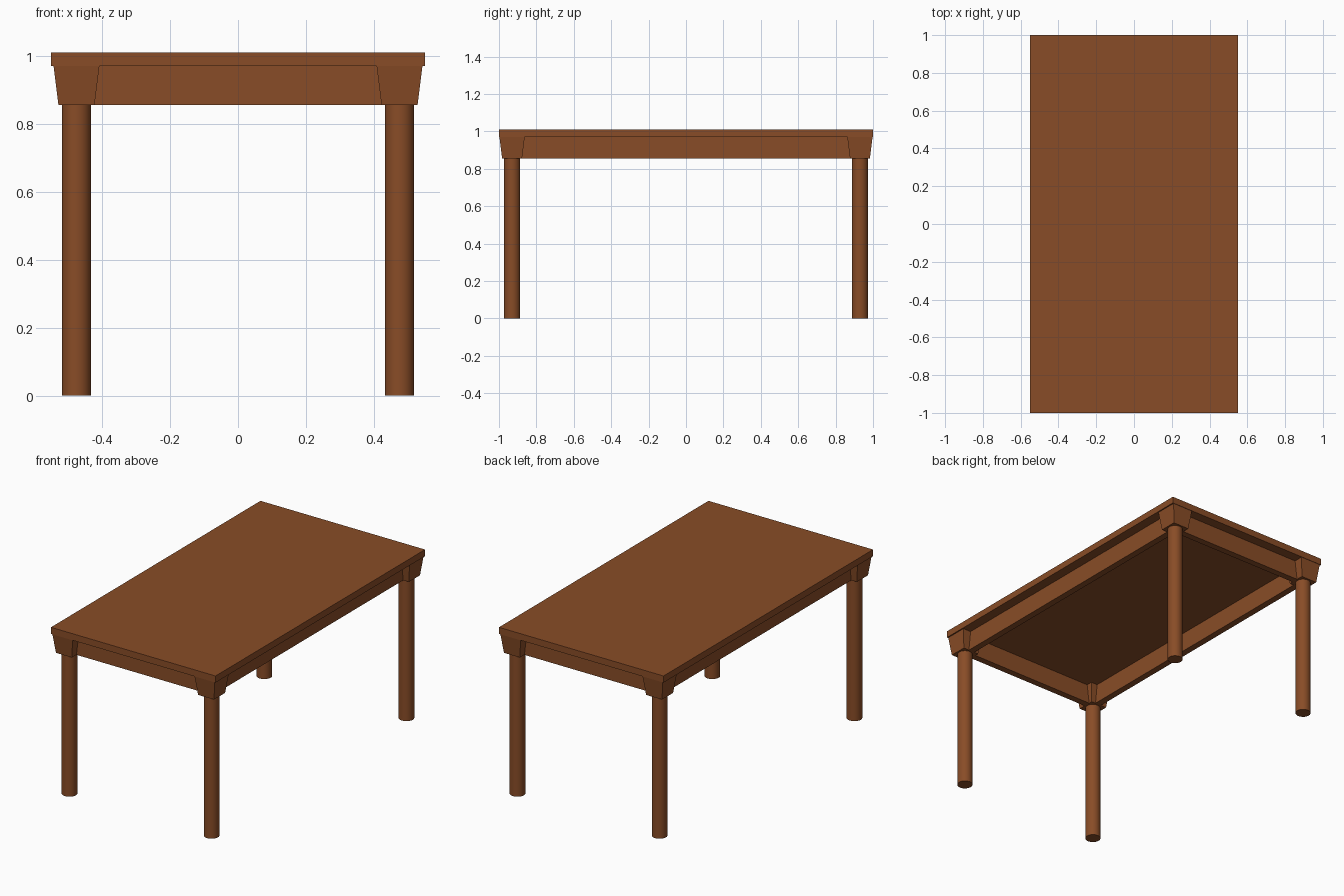
import bpy
import math

if "Cube" in bpy.data.objects:
    bpy.data.objects.remove(bpy.data.objects["Cube"])

wood = bpy.data.materials.new("brown wood")
wood.diffuse_color = (0.25, 0.073, 0.02, 1)
wood.use_nodes = True
wood.node_tree.nodes["Principled BSDF"].inputs["Base Color"].default_value = wood.diffuse_color

TOP_Z, UNDER_Z, APRON_Z = 1.01, 0.97, 0.855
LEG_X, LEG_Y = 0.475, 0.93


def finish(name):
    obj = bpy.context.object
    obj.name = name
    obj.data.materials.append(wood)
    return obj


def box(name, x0, x1, y0, y1, z0, z1):
    bpy.ops.mesh.primitive_cube_add(
        size=1, location=((x0 + x1) / 2, (y0 + y1) / 2, (z0 + z1) / 2))
    obj = finish(name)
    obj.scale = (x1 - x0, y1 - y0, z1 - z0)
    bpy.ops.object.transform_apply(location=False, rotation=False, scale=True)
    return obj


# Table top
box("table_top", -0.55, 0.55, -1, 1, UNDER_Z, TOP_Z)

# Aprons set in from the edge of the top
for side, s in (("left", -1), ("right", 1)):
    a, b = sorted((s * 0.45, s * 0.49))
    box(side + "_apron", a, b, -LEG_Y, LEG_Y, APRON_Z, UNDER_Z)
for side, s in (("front", -1), ("back", 1)):
    a, b = sorted((s * 0.90, s * 0.94))
    box(side + "_apron", -LEG_X, LEG_X, a, b, APRON_Z, UNDER_Z)

# Tapered corner blocks and round legs
for yname, sy in (("front", -1), ("back", 1)):
    for xname, sx in (("left", -1), ("right", 1)):
        tag = yname + "_" + xname
        x, y = sx * LEG_X, sy * LEG_Y
        bpy.ops.mesh.primitive_cone_add(
            vertices=4, radius1=0.053 * math.sqrt(2), radius2=0.0675 * math.sqrt(2),
            depth=UNDER_Z - APRON_Z, location=(x, y, (UNDER_Z + APRON_Z) / 2),
            rotation=(0, 0, math.pi / 4))
        finish(tag + "_corner_block")
        bpy.ops.mesh.primitive_cylinder_add(
            vertices=32, radius=0.043, depth=APRON_Z, location=(x, y, APRON_Z / 2))
        finish(tag + "_leg")
        bpy.ops.object.shade_smooth_by_angle(angle=math.radians(30))
